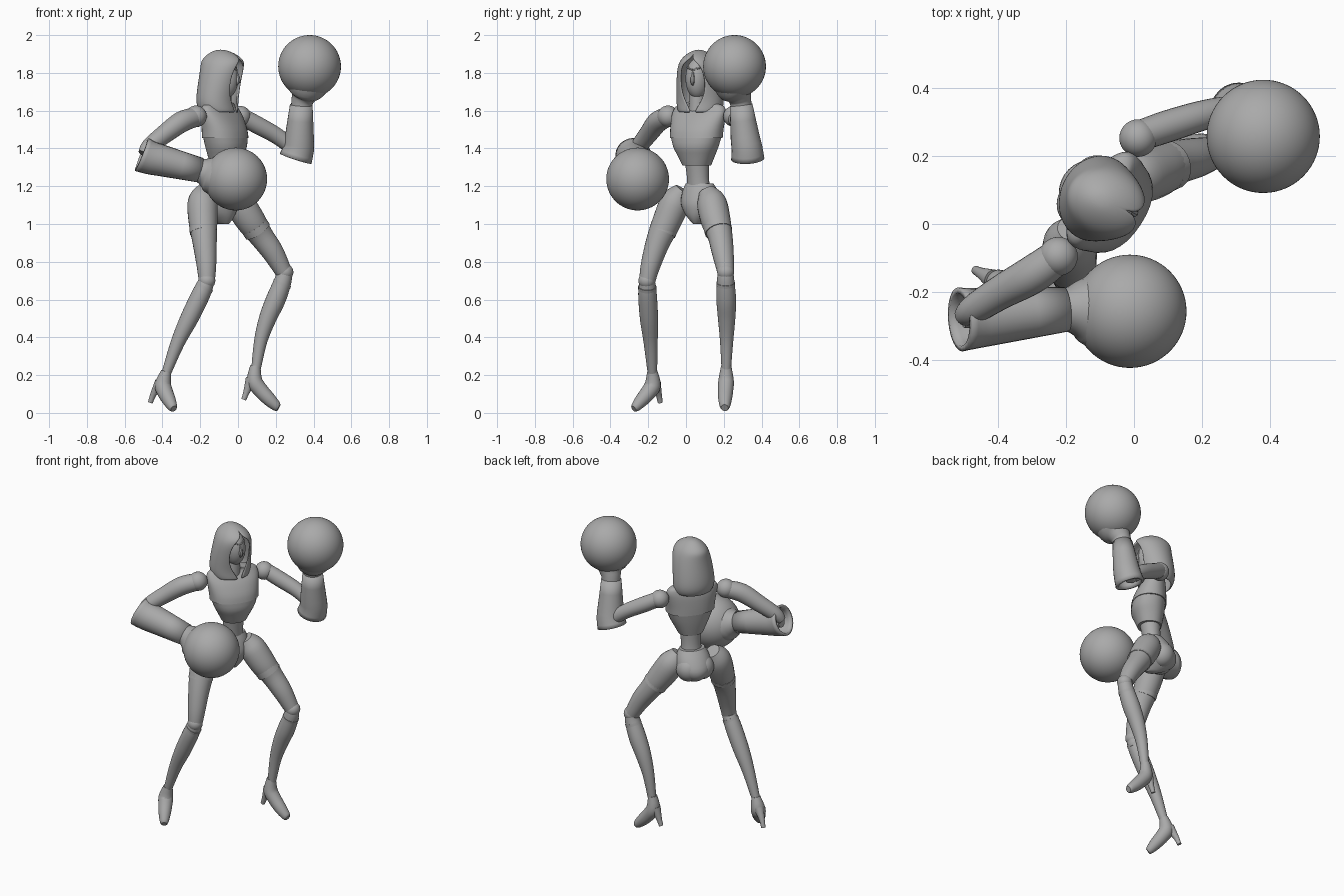
import bpy, bmesh, math
from mathutils import Vector

if "Cube" in bpy.data.objects:
    bpy.data.objects.remove(bpy.data.objects["Cube"], do_unlink=True)

grey = bpy.data.materials.new("plain grey")
grey.use_nodes = True
grey.diffuse_color = (0.4, 0.4, 0.4, 1)
grey.node_tree.nodes["Principled BSDF"].inputs["Base Color"].default_value = grey.diffuse_color

# Body axes: the figure is turned on the spot, the head turned a little further
FRONT = Vector((0.84, -0.55, 0)).normalized()
LEFT = Vector((-FRONT.y, FRONT.x, 0))
LOOK = Vector((0.92, -0.38, 0)).normalized()
LOOK_SIDE = Vector((-LOOK.y, LOOK.x, 0))


def finish(name, bm, angle=40):
    """Turn a bmesh into a shaded object."""
    bmesh.ops.recalc_face_normals(bm, faces=bm.faces)
    mesh = bpy.data.meshes.new(name)
    bm.to_mesh(mesh)
    bm.free()
    mesh.materials.append(grey)
    obj = bpy.data.objects.new(name, mesh)
    bpy.context.collection.objects.link(obj)
    bpy.ops.object.select_all(action="DESELECT")
    obj.select_set(True)
    bpy.context.view_layer.objects.active = obj
    bpy.ops.object.shade_smooth_by_angle(angle=math.radians(angle))
    return obj


def skin(name, rings, caps=True, closed=True):
    """Join a run of equal point rings with quads."""
    bm = bmesh.new()
    rows = [[bm.verts.new(p) for p in ring] for ring in rings]
    count = len(rows[0])
    for low, high in zip(rows, rows[1:]):
        for i in range(count if closed else count - 1):
            j = (i + 1) % count
            bm.faces.new((low[i], low[j], high[j], high[i]))
    if caps:
        bm.faces.new(rows[0])
        bm.faces.new(rows[-1])
    return finish(name, bm)


def smooth_path(points, steps):
    """Catmull-Rom resampling of any tuples."""
    pts = [Vector(p) for p in points]
    pts = [pts[0]] + pts + [pts[-1]]
    out = []
    for a, b, c, d in zip(pts, pts[1:], pts[2:], pts[3:]):
        for s in range(steps):
            t = s / steps
            out.append(b + (c - a) * (t / 2) + (a * 2 - b * 5 + c * 4 - d) * (t * t / 2)
                       + (b * 3 - a - c * 3 + d) * (t ** 3 / 2))
    return out + [pts[-1]]


def tube(name, points, sides=24, steps=4, caps=True):
    """Round limb through (x, y, z, radius) stations."""
    path = smooth_path(points, steps)
    rings, side = [], LEFT
    for i, p in enumerate(path):
        along = (path[min(i + 1, len(path) - 1)].xyz - path[max(i - 1, 0)].xyz).normalized()
        side = (side - along * side.dot(along)).normalized()
        other = along.cross(side)
        turn = [math.tau * k / sides for k in range(sides)]
        rings.append([p.xyz + (side * math.cos(a) + other * math.sin(a)) * p.w for a in turn])
    return skin(name, rings, caps)


def squared(value, power):
    return math.copysign(abs(value) ** power, value)


def body(name, stations, power=1, sides=32, steps=3):
    """Upright form from (height, half width, half depth, forward shift)."""
    rings = []
    for z, wide, deep, ahead in smooth_path(stations, steps):
        middle = Vector((-.08, .063, z)) + FRONT * ahead
        turn = [math.tau * k / sides for k in range(sides)]
        rings.append([middle + LEFT * wide * squared(math.cos(a), power)
                      + FRONT * deep * squared(math.sin(a), power) for a in turn])
    return skin(name, rings)


def ball(name, centre, radius, scale=(1, 1, 1), axis=FRONT, detail=24):
    """Sphere, optionally stretched along an axis frame (forward, side, up)."""
    bm = bmesh.new()
    bmesh.ops.create_uvsphere(bm, u_segments=detail * 2, v_segments=detail, radius=radius)
    side = Vector((-axis.y, axis.x, 0))
    for v in bm.verts:
        c = v.co.copy()
        v.co = (Vector(centre) + axis * c.x * scale[0] + side * c.y * scale[1]
                + Vector((0, 0, c.z * scale[2])))
    return finish(name, bm)


def hollow_cuff(name, points):
    """Open flared sleeve with a visible wall thickness."""
    obj = tube(name, points, steps=2, caps=False)
    wall = obj.modifiers.new("wall", "SOLIDIFY")
    wall.thickness = 0.016


# Torso: fitted jacket in two overlapping panels, slim waist, pelvis
body("jacket_lower", [(1.31, .075, .07, .01), (1.36, .1, .085, .015), (1.41, .125, .098, .02),
                      (1.47, .145, .1, .015)], .9)
body("jacket_upper", [(1.455, .148, .104, .015), (1.5, .152, .098, .01), (1.56, .16, .08, -.004),
                      (1.6, .16, .06, -.016), (1.63, .135, .045, -.02), (1.65, .04, .04, 0)], .9)
body("waist", [(1.17, .065, .055, -.01), (1.25, .06, .054, 0), (1.36, .07, .065, .01)])
body("pelvis", [(1.215, .078, .06, -.015), (1.17, .1, .088, -.025), (1.11, .108, .112, -.035),
                (1.06, .085, .105, -.035), (1.025, .05, .075, -.02), (1, .018, .035, 0)])
for word, sign in (("left", 1), ("right", -1)):
    hip = Vector((-.08, .06, 1.1)) - FRONT * .06 + LEFT * sign * .042
    ball(word + "_buttock", hip, .07, (1.05, 1.05, 1.1))

# Head, mask and neck
tube("neck", [(-.08, .06, 1.58, .045), (-.075, .06, 1.72, .04)])
ball("head", (-.07, .062, 1.77), .07, (1.05, .9, 1.55), LOOK)
face = Vector((-.07, .062, 0)) + LOOK * .064
tube("mask_nose", [(*face.xy, 1.81, .006), (*(face + LOOK * .012).xy, 1.76, .013),
                   (*face.xy, 1.735, .005)], sides=8)
for word, sign in (("left", 1), ("right", -1)):
    brow = face + LOOK_SIDE * sign * .04 - LOOK * .016
    tube(word + "_brow", [(*face.xy, 1.815, .008), (*brow.xy, 1.83, .005)], sides=8)

# Hood: open shell around the face, (height, side, depth, shift) and opening in degrees
hood_rows = [((1.59, .115, .1, -.008), 4), ((1.63, .13, .108, -.02), 15),
             ((1.69, .128, .112, -.015), 32), ((1.77, .119, .115, 0), 38),
             ((1.83, .107, .12, .012), 34), ((1.862, .093, .118, .012), 20),
             ((1.885, .076, .098, .01), 3), ((1.907, .05, .064, .005), 0),
             ((1.92, .024, .03, 0), 0), ((1.923, .001, .001, 0), 0)]
rows = []
for (z, wide, deep, ahead), gap in hood_rows:
    start = math.radians(gap)
    angles = [start + (math.tau - start * 2) * k / 40 for k in range(41)]
    centre = Vector((-.092, .068, z)) + LOOK * ahead
    rows.append([centre + LOOK * deep * math.cos(a) + LOOK_SIDE * wide * math.sin(a) for a in angles])
hood = skin("hood", rows, caps=False, closed=False)
weld = hood.modifiers.new("crown_seam", "WELD")
weld.merge_threshold = 0.0025
shell = hood.modifiers.new("cloth", "SOLIDIFY")
shell.thickness = 0.012
soft = hood.modifiers.new("soft", "SUBSURF")
soft.levels = soft.render_levels = 2

# Left arm, raised
ball("left_shoulder", (.012, .252, 1.57), .055)
tube("left_upper_arm", [(.02, .26, 1.57, .045), (.1, .287, 1.525, .047), (.2, .318, 1.47, .044),
                        (.28, .335, 1.41, .04), (.3, .335, 1.38, .03)])
tube("left_forearm", [(.3, .335, 1.37, .035), (.33, .3, 1.6, .04)])
hollow_cuff("left_cuff", [(.305, .327, 1.345, .088), (.321, .323, 1.4, .082),
                          (.325, .313, 1.46, .077), (.335, .292, 1.63, .06)])
tube("left_wrist", [(.335, .293, 1.61, .055), (.34, .288, 1.65, .058), (.35, .28, 1.68, .07),
                    (.36, .265, 1.715, .105), (.375, .255, 1.78, .13)])
ball("left_round_glove", (.379, .257, 1.834), .166, detail=32)

# Right arm, bent across the hip
ball("right_shoulder", (-.222, -.095, 1.57), .057)
tube("right_upper_arm", [(-.23, -.1, 1.565, .052), (-.3, -.15, 1.54, .056), (-.39, -.2, 1.475, .05),
                         (-.47, -.25, 1.41, .043), (-.5, -.27, 1.37, .03)])
tube("right_forearm", [(-.5, -.27, 1.36, .035), (-.22, -.25, 1.29, .045)])
hollow_cuff("right_cuff", [(-.51, -.28, 1.368, .094), (-.46, -.276, 1.349, .088),
                           (-.4, -.27, 1.335, .083), (-.2, -.25, 1.285, .066)])
tube("right_wrist", [(-.22, -.25, 1.288, .06), (-.19, -.25, 1.28, .068), (-.16, -.25, 1.27, .087),
                     (-.13, -.252, 1.26, .108), (-.06, -.254, 1.25, .14)])
ball("right_round_glove", (-.012, -.256, 1.238), .166, detail=32)

# Left leg
tube("left_thigh", [(-.025, .11, 1.175, .045), (.005, .135, 1.115, .078), (.065, .157, 1.02, .079),
                    (.12, .18, .94, .066), (.185, .195, .85, .058), (.24, .21, .75, .045)])
tube("left_calf", [(.245, .21, .75, .04), (.238, .21, .7, .046), (.2, .213, .6, .052),
                   (.157, .215, .5, .046), (.12, .215, .38, .035), (.095, .213, .23, .025)])
ball("left_knee", (.248, .21, .745), .045)
tube("left_shoe", [(.092, .213, .25, .027), (.088, .212, .17, .041), (.12, .21, .12, .04),
                   (.165, .207, .072, .036), (.203, .206, .036, .027), (.216, .205, .027, .019)])
tube("left_heel", [(.07, .213, .18, .03), (.045, .213, .11, .017), (.03, .213, .07, .013)])

# Right leg
tube("right_thigh", [(-.18, -.015, 1.18, .045), (-.188, -.055, 1.12, .078), (-.185, -.103, 1.01, .076),
                     (-.176, -.15, .9, .064), (-.167, -.188, .78, .052), (-.165, -.205, .7, .043)])
tube("right_calf", [(-.165, -.205, .7, .041), (-.195, -.204, .63, .049), (-.258, -.196, .5, .048),
                    (-.32, -.187, .37, .037), (-.38, -.178, .21, .025)])
ball("right_knee", (-.165, -.207, .7), .045)
tube("right_shoe", [(-.38, -.178, .22, .027), (-.397, -.176, .15, .043), (-.386, -.198, .11, .042),
                    (-.365, -.235, .067, .036), (-.347, -.266, .032, .026), (-.34, -.277, .022, .018)])
tube("right_heel", [(-.412, -.163, .16, .03), (-.447, -.145, .1, .017), (-.464, -.136, .055, .013)])

# Seam bands at hips and knees
bands = {"left_hip_band": ((.085, .164, .99), (.105, .173, .96), .074),
         "right_hip_band": ((-.185, -.115, .98), (-.182, -.125, .955), .073),
         "left_knee_band": ((.236, .21, .69), (.23, .21, .675), .049),
         "right_knee_band": ((-.175, -.205, .67), (-.183, -.205, .655), .048)}
for name, (start, end, radius) in bands.items():
    tube(name, [(*start, radius), (*end, radius)], steps=1)
